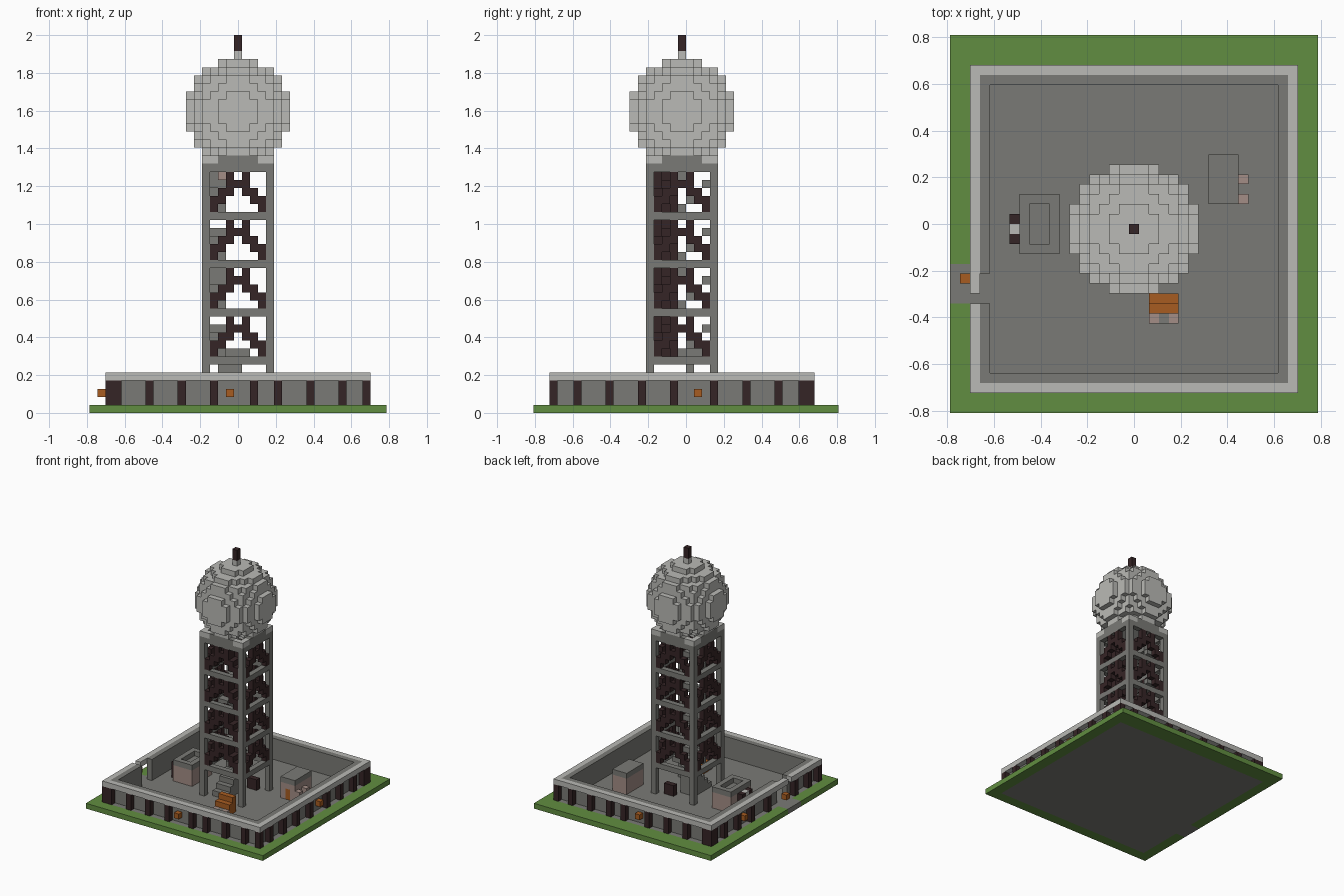
import bpy
import bmesh
from itertools import product

if "Cube" in bpy.data.objects:
    bpy.data.objects.remove(bpy.data.objects["Cube"], do_unlink=True)

V = 2 / 47          # edge of one block


def material(name, rgb):
    m = bpy.data.materials.new(name)
    m.use_nodes = True
    m.diffuse_color = (*rgb, 1)
    m.node_tree.nodes["Principled BSDF"].inputs["Base Color"].default_value = (*rgb, 1)
    return m


GRASS = material("grass green", (.12, .27, .052))
STONE = material("stone grey", (.195, .195, .18))
PALE = material("pale grey", (.49, .49, .465))
DARK = material("dark timber", (.036, .018, .019))
ORANGE = material("orange", (.39, .107, .015))
PINK = material("dusty pink", (.37, .27, .24))


def box(x0, x1, y0, y1, z0, z1):
    """Inclusive block range as a set of cells."""
    return set(product(range(x0, x1 + 1), range(y0, y1 + 1), range(z0, z1 + 1)))


def ring(r, z0, z1):
    return box(-r, r, -r, r, z0, z1) - box(1 - r, r - 1, 1 - r, r - 1, z0, z1)


def part(name, mat, cells):
    """Make one object from the exposed sides of a set of blocks."""
    bm = bmesh.new()
    verts = {}
    for c in cells:
        for axis, side in product(range(3), (0, 1)):
            near = list(c)
            near[axis] += 2 * side - 1
            if tuple(near) in cells:
                continue
            a, b = (axis + 1) % 3, (axis + 2) % 3
            loop = []
            for da, db in ((0, 0), (1, 0), (1, 1), (0, 1)):
                p = list(c)
                p[axis] += side
                p[a] += da
                p[b] += db
                p = tuple(p)
                if p not in verts:
                    verts[p] = bm.verts.new(((p[0] - .5) * V, (p[1] - 1) * V, p[2] * V))
                loop.append(verts[p])
            bm.faces.new(loop if side else loop[::-1])
    mesh = bpy.data.meshes.new(name)
    bm.to_mesh(mesh)
    bm.free()
    mesh.materials.append(mat)
    obj = bpy.data.objects.new(name, mesh)
    bpy.context.collection.objects.link(obj)
    return obj


# Ground, courtyard and path
floor = box(-16, 16, -16, 16, 0, 0)
path = box(-18, -17, -7, -4, 0, 0)
part("courtyard_floor", STONE, floor | path)
part("grass_border", GRASS, box(-18, 18, -18, 19, 0, 0) - floor - path)

# Perimeter wall with a gateway on the right side
gate = box(-16, -15, -7, -5, 1, 3) | box(-16, -15, -7, -7, 4, 4) | box(-15, -15, -7, -5, 4, 4)
part("perimeter_wall", STONE, ring(15, 1, 4) - gate)
part("wall_cap", PALE, ring(16, 4, 4) - gate)

# Timber posts along the wall
posts = set()
for x in (-16, -15, -11, -7, -3, 2, 5, 9, 13, 16):
    for y in (-16, 16):
        posts |= box(x, x, y, y, 1, 3)
for y in (-13, -9, -5, -1, 4, 8, 12, 15):
    for x in (-16, 16):
        posts |= box(x, x, y, y, 1, 3)
part("wall_posts", DARK, posts - gate)

# Lanterns
part("wall_lanterns", ORANGE, {(-1, -16, 2), (16, 2, 2), (-1, 16, 2), (-16, 6, 2), (-17, -5, 2)})

# Tower frame
frame = ring(4, 30, 31)
for x, y in product((-4, 4), repeat=2):
    frame |= box(x, x, y, y, 1, 31)
for z in (6, 12, 18, 24):
    frame |= ring(4, z, z)
corners = {(sx * a, sy * b, 31) for sx, sy in product((-1, 1), repeat=2)
           for a, b in ((4, 4), (3, 4), (4, 3))}
part("tower_frame", STONE, frame - corners)
part("corner_brackets", PALE, corners)

# Braces shaped like an upturned V on each side, with inner timbers
braces, steps = set(), set()
heights = {0: (3, 3), 1: (2, 4), 2: (1, 2), 3: (0, 1)}
for base in (7, 13, 19, 25):
    for i in range(-3, 4):
        low, high = heights[abs(i)]
        for z in range(base + low, base + high + 1):
            braces |= {(i, -4, z), (i, 4, z), (-4, i, z), (4, i, z)}
            braces |= {(i, y, z) for y in ((-3, -1) if i > 0 else (-2,))}
    # Inner stair flights
    for n in range(4):
        steps |= box(-3, -2, n, n, base + n, base + n)
for base in (13, 25):
    steps |= box(-3, -2, 0, 1, base + 3, base + 4)
steps |= box(-2, 1, 1, 2, 7, 7)
for n in range(5):
    steps |= box(-2, 0, n - 3, n - 3, 1, n + 1)
part("tower_braces", DARK, braces)
part("tower_steps", STONE, steps - braces)
part("stair_block", PINK, {(-2, -1, 29)})
part("base_barrel", DARK, box(1, 2, 3, 3, 1, 2))

# Ball on top and its mast
ball = {(x, y, z + 37) for x, y, z in box(-6, 6, -6, 6, -6, 6)
        if x * x + y * y + z * z <= 42.25}
part("ball", PALE, ball)
part("mast_base", PALE, {(0, 0, 44)})
part("mast_tip", DARK, box(0, 0, 0, 0, 45, 46))

# Hut with a raised roof rim
part("right_hut_walls", PINK, box(-11, -8, -2, 3, 1, 3))
part("right_hut_roof_rim", STONE, box(-11, -8, -2, 3, 4, 4) - box(-10, -9, -1, 2, 4, 4))
part("right_hut_roof", STONE, box(-10, -9, -1, 2, 3, 3)).location.z = .004
part("right_hut_door_frame", DARK, box(-12, -12, -1, -1, 1, 3) | box(-12, -12, 1, 1, 1, 3))
part("right_hut_door_lamp", PALE, {(-12, 0, 3)})

# Hut with a flat roof
opening = box(9, 9, 3, 3, 1, 2)
part("left_hut_walls", PINK, box(8, 10, 3, 7, 1, 3) - opening)
part("left_hut_door", ORANGE, opening)
part("left_hut_roof", STONE, box(8, 10, 3, 7, 4, 4))
part("left_hut_steps", PINK, box(11, 11, 3, 3, 1, 2) | box(11, 11, 5, 5, 1, 2))

# Stepped orange stand in front of the tower
part("stand", ORANGE, box(2, 4, -7, -7, 1, 3) | box(2, 4, -8, -8, 1, 2))
part("stand_sides", PINK, {(2, -9, 1), (4, -9, 1)})
part("stand_step", STONE, {(3, -9, 1)})
